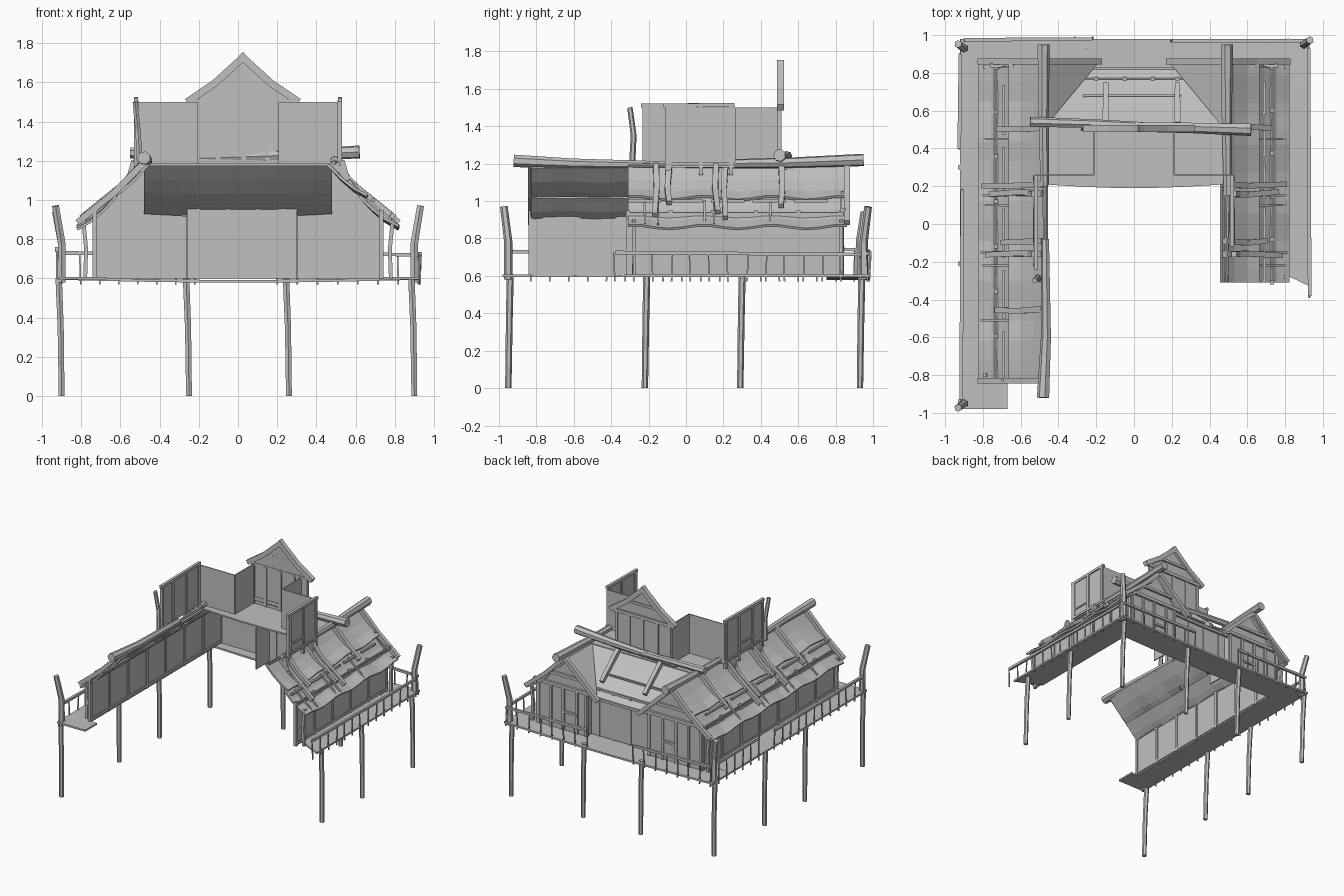
import bpy, bmesh, math, random
from mathutils import Vector

random.seed(4)
cube = bpy.data.objects.get("Cube")
if cube:
    bpy.data.objects.remove(cube, do_unlink=True)

wood = bpy.data.materials.new("weathered_grey")
wood.use_nodes = True
grey = (0.53, 0.53, 0.53, 1)
wood.diffuse_color = grey
wood.node_tree.nodes["Principled BSDF"].inputs["Base Color"].default_value = grey


def finish(name, bm, thick=0):
    bmesh.ops.recalc_face_normals(bm, faces=bm.faces)
    mesh = bpy.data.meshes.new(name)
    bm.to_mesh(mesh)
    bm.free()
    mesh.materials.append(wood)
    ob = bpy.data.objects.new(name, mesh)
    bpy.context.collection.objects.link(ob)
    if thick:
        mod = ob.modifiers.new("thickness", "SOLIDIFY")
        mod.thickness = thick
        mod.offset = 0
    return ob


def beams(name, parts, sides=4, taper=0.85):
    """Logs and sticks; each part is a path of points ending in a radius."""
    bm = bmesh.new()
    for *path, r in parts:
        path = [Vector(p) for p in path]
        rings = []
        for i, p in enumerate(path):
            d = (path[min(i + 1, len(path) - 1)] - path[max(i - 1, 0)]).normalized()
            ref = Vector((0, 1, 0)) if abs(d.z) > 0.8 else Vector((0, 0, 1))
            a = d.cross(ref).normalized()
            b = d.cross(a)
            rad = r * (1 + (taper - 1) * i / (len(path) - 1))
            rings.append([bm.verts.new(p + rad * (a * math.cos(t) + b * math.sin(t)))
                          for t in (math.tau * (k + 0.5) / sides for k in range(sides))])
        for lo, hi in zip(rings, rings[1:]):
            for k in range(sides):
                n = (k + 1) % sides
                bm.faces.new((lo[k], lo[n], hi[n], hi[k]))
        bm.faces.new(rings[0])
        bm.faces.new(rings[-1])
    return finish(name, bm)


def plate(name, pts, thick=0.008):
    bm = bmesh.new()
    bm.faces.new([bm.verts.new(p) for p in pts])
    return finish(name, bm, thick)


def wall(name, a, b, z0, z1):
    return plate(name, [(*a, z0), (*b, z0), (*b, z1), (*a, z1)])


def sheet(name, func, nu, nv, thick=0.012):
    """Bent sheet from a function of u, v in 0..1."""
    bm = bmesh.new()
    g = [[bm.verts.new(func(i / nu, j / nv)) for j in range(nv + 1)] for i in range(nu + 1)]
    for i in range(nu):
        for j in range(nv):
            bm.faces.new((g[i][j], g[i + 1][j], g[i + 1][j + 1], g[i][j + 1]))
    return finish(name, bm, thick)


def mix(a, b, t):
    return a + (b - a) * t


def jitter(k=0.01):
    return random.uniform(-k, k)


DECK, RIDGE = 0.6, 1.18

# Walkway deck, a strip along three sides
sheet("deck_left", lambda u, v: (mix(-0.92, -0.73, u), mix(-0.83, 0.75, v), DECK), 1, 4, 0.014)
sheet("deck_front_end", lambda u, v: (mix(-0.92, -0.67, u), mix(-0.98, -0.83, v), DECK), 1, 1, 0.014)
sheet("deck_right", lambda u, v: (mix(0.72, 0.93, u), mix(-0.23 - 0.1 * u, 0.75, v), DECK), 1, 4, 0.014)
sheet("deck_back", lambda u, v: (mix(-0.92, 0.93, u), mix(0.75, 0.98, v),
                                 DECK - 0.015 * math.sin(math.pi * u)), 8, 1, 0.014)

# Stilts
spots = [(-0.9, y) for y in (-0.95, -0.22, 0.29, 0.93)]
spots += [(0.9, y) for y in (-0.22, 0.29, 0.93)] + [(-0.25, 0.93), (0.26, 0.93)]
beams("stilts", [((x - 0.015, y + 0.01, DECK), (x - 0.005, y + 0.005, 0.35), (x, y, 0), 0.019)
                 for x, y in spots], 6, 0.9)

# Leaning corner posts
beams("corner_posts", [((x, y, 0.58), (x, y, 0.78), (x * 1.035, y * 1.025, top), 0.024)
                       for x, y, top in ((-0.9, -0.95, 0.97), (-0.9, 0.93, 0.94), (0.9, 0.95, 0.97))], 6)


# Railings with balusters
def railing(name, a, b, z=0.73):
    n = max(2, round((Vector(b) - Vector(a)).length / 0.1))
    parts = [((*a, z), (*b, z - 0.01), 0.014)]
    for i in range(n + 1):
        x, y = (mix(p, q, i / n) for p, q in zip(a, b))
        parts.append(((x, y, 0.57), (x + jitter(0.006), y + jitter(), z), 0.006))
    beams(name, parts)


railing("railing_right", (0.93, -0.38), (0.925, 0.93), 0.725)
railing("railing_left_front", (-0.915, -0.93), (-0.91, 0.18))
railing("railing_left_back", (-0.925, 0.4), (-0.92, 0.9), 0.75)
railing("railing_back_left", (-0.9, 0.975), (-0.22, 0.98))
railing("railing_back_right", (0.2, 0.97), (0.92, 0.97))

# The two wings, each with one outer roof slope and a gable at the back
for s, side, front, inner in ((-1, "left", -0.83, 0.26), (1, "right", -0.31, 0.3)):
    wall(side + "_wing_wall", (s * 0.73, front), (s * 0.73, 0.83), DECK, 0.94)
    wall(side + "_return_wall", (s * inner, 0.6), (s * inner, 0.83), DECK, 0.93)
    plate(side + "_gable_wall", [(s * x, 0.83, z) for x, z in
                                 ((0.73, DECK), (0.73, 0.94), (0.47, 1.17), (inner, 0.98), (inner, DECK))])

    # Timber frame on walls and gable, showing inside and out
    n = round((0.83 - front) / 0.23)
    frame = [((s * 0.73, mix(front, 0.83, i / n), DECK), (s * 0.73, mix(front, 0.83, i / n), 0.95), 0.016)
             for i in range(n + 1)]
    frame += [((s * 0.73, front, z), (s * 0.73, 0.84, z), 0.014) for z in (0.62, 0.92)]
    frame += [((s * x, 0.835, DECK), (s * x, 0.835, 0.95), 0.015) for x in (inner, 0.38, 0.5, 0.61, 0.72)]
    frame += [((s * 0.76, 0.84, 0.95), (s * 0.24, 0.84, 0.95), 0.018),
              ((s * 0.64, 0.84, 1.04), (s * 0.33, 0.84, 1.04), 0.016),
              ((s * 0.5, 0.84, 0.75), (s * 0.38, 0.84, 0.75), 0.012)]
    frame += [((s * 0.78, y, DECK), (s * 0.775, y, 0.75), (s * 0.79, y, 0.9), 0.014) for y in (front + 0.03, 0.83)]
    beams(side + "_wing_frame", frame, taper=1)

    # Roof in two overlapping wavy tiers
    for tier, x0, z0, x1, z1 in (("upper", 0.46, RIDGE, 0.66, 1.015), ("lower", 0.62, 1.02, 0.82, 0.86)):
        def slope(u, v):
            y = mix(front, 0.86, u)
            sag = -0.02 * math.sin(math.pi * v) + 0.01 * v * math.sin(y * 17)
            return s * mix(x0, x1, v), y, mix(z0, z1, v) + sag
        sheet(side + "_roof_" + tier, slope, 16, 3, 0.014)
    plate(side + "_roof_inner", [(s * 0.47, 0.52, RIDGE), (s * 0.47, 0.87, RIDGE), (s * 0.18, 0.87, 0.92)], 0.014)

    # Barge boards on the slopes at the roof ends
    ends = [((s * 0.48, y, 1.19), (s * 0.64, y, 1.03), (s * 0.82, y, 0.885), 0.022)
            for y in (front, 0.86) if y > front or s < 0]
    ends.append(((s * 0.48, 0.86, 1.2), (s * 0.18, 0.86, 0.92), 0.022))
    beams(side + "_barge_boards", ends, taper=1)

    # Poles weighing the roof down
    rows = [(y, x) for y, x in ((-0.45, 0.73), (-0.16, 0.78), (-0.09, 0.7), (0.16, 0.76), (0.21, 0.8), (0.51, 0.72))
            if y > front]
    poles = [((s * 0.48, y, 1.195), (s * 0.6, y + jitter(), 1.07), (s * x, y + jitter(), 1.07 - 0.8 * (x - 0.6)), 0.023)
             for y, x in rows]
    poles += [((s * 0.69, mix(front, 0.8, i / 5), 1.0), (s * 0.69, mix(front, 0.8, (i + 0.8) / 5), 1.0), 0.012)
              for i in range(5)]
    poles += [((s * 0.66, y - 0.06, 1.0), (s * 0.81, y - 0.06, 0.875), 0.009) for y, x in rows]
    beams(side + "_roof_poles", poles)

beams("ridge_logs", [((-0.48, 0.95, 1.22), (-0.48, 0.55, 1.205), (-0.475, 0.2, 1.2), 0.034),
                     ((0.49, 0.95, 1.22), (0.49, 0.55, 1.205), (0.495, 0.15, 1.2), 0.034),
                     ((0.495, 0.2, 1.19), (0.49, -0.31, 1.19), 0.014),
                     ((-0.475, 0.25, 1.19), (-0.47, -0.2, 1.19), 0.014),
                     ((-0.48, -0.92, 1.215), (-0.465, -0.6, 1.2), (-0.47, -0.08, 1.19), 0.034)], 7, 0.65)

# Middle part at the back: wall and sagging roof running in under both gables
wall("middle_wall", (-0.26, 0.77), (0.3, 0.77), DECK, 0.98)
beams("middle_frame", [((x, 0.77, DECK), (x, 0.77, 0.98), 0.013) for x in (-0.2, -0.05, 0.1, 0.23)], taper=1)


def middle_roof(u, v):
    x = 2 * u - 1
    return (x * 0.48, mix(0.52, 0.82, v),
            mix(RIDGE, 0.935 - 0.015 * (1 - x * x), v) - 0.015 * math.sin(math.pi * v))


sheet("middle_roof", middle_roof, 10, 4, 0.014)
beams("middle_eave", [[middle_roof(i / 10, 1) for i in range(2, 9)] + [0.014]], taper=1)
beams("middle_logs", [((-0.55, 0.54, 1.24), (-0.2, 0.53, 1.23), (0.05, 0.52, 1.22), 0.028),
                      ((0.62, 0.5, 1.245), (0.3, 0.51, 1.23), (-0.28, 0.52, 1.21), 0.034)], 7, 0.7)
beams("middle_poles", [((x, 0.53, 1.2), (x, 0.74, 1.02), 0.023) for x in (-0.15, 0.23)]
      + [((-0.27, 0.68, 1.06), (0.25, 0.68, 1.06), 0.009)])

# Upper floor
sheet("upper_floor", lambda u, v: (mix(-0.48, 0.48, u), mix(0.21 - 0.02 * math.sin(math.pi * u), 0.53, v), RIDGE),
      8, 1, 0.012)

# Upper side rooms, stepped in plan towards the middle gable
for s, side, front in ((-1, "left", -0.22), (1, "right", -0.1)):
    plan = [(s * 0.52, front), (s * 0.52, 0.26), (s * 0.21, 0.26), (s * 0.21, 0.5)]
    for i, (a, b) in enumerate(zip(plan, plan[1:])):
        wall(f"{side}_upper_wall_{i + 1}", a, b, RIDGE, 1.5)
    posts = [((s * 0.52, y, 1.14), (s * 0.52, y, 1.51), 0.016) for y in (front, -0.09, 0.08, 0.24)]
    posts += [((s * 0.52, front - 0.02, 1.51), (s * 0.52, 0.26, 1.515), 0.015),
              ((s * 0.525, -0.09, 1.27), (s * 0.525, 0.08, 1.27), 0.009),
              ((s * 0.525, front, 1.2), (s * 0.525, 0.26, 1.2), 0.013)]
    beams(side + "_upper_frame", posts, taper=1)
    # Drooping poles under the side rooms
    beams(side + "_hanging_poles", [((s * 0.53, y, 1.2), (s * 0.56, y, 1.1), (s * 0.66, y, 0.99), 0.02)
                                    for y in (-0.16, 0.16)])
beams("roof_mast", [((-0.5, -0.29, 1.16), (-0.51, -0.28, 1.35), (-0.525, -0.3, 1.5), 0.017)], 6)

# Tall middle gable
plate("middle_gable", [(-0.22, 0.5, RIDGE), (0.27, 0.5, RIDGE), (0.27, 0.5, 1.5), (0.025, 0.5, 1.73), (-0.22, 0.5, 1.5)])
beams("middle_gable_frame", [((x, 0.5, RIDGE), (x, 0.5, 1.5), 0.016) for x in (-0.21, -0.1, 0.03, 0.15, 0.26)]
      + [((-0.23, 0.505, z), (0.28, 0.505, z), 0.018) for z in (1.23, 1.5)]
      + [((-0.1, 0.505, 1.6), (0.15, 0.505, 1.6), 0.014)], taper=1)
beams("middle_gable_roof", [((0.04, 0.505, 1.74), (-0.12, 0.505, 1.595), (-0.26, 0.505, 1.5), 0.026),
                            ((0.01, 0.505, 1.74), (0.17, 0.505, 1.595), (0.31, 0.505, 1.5), 0.026)], taper=1)
